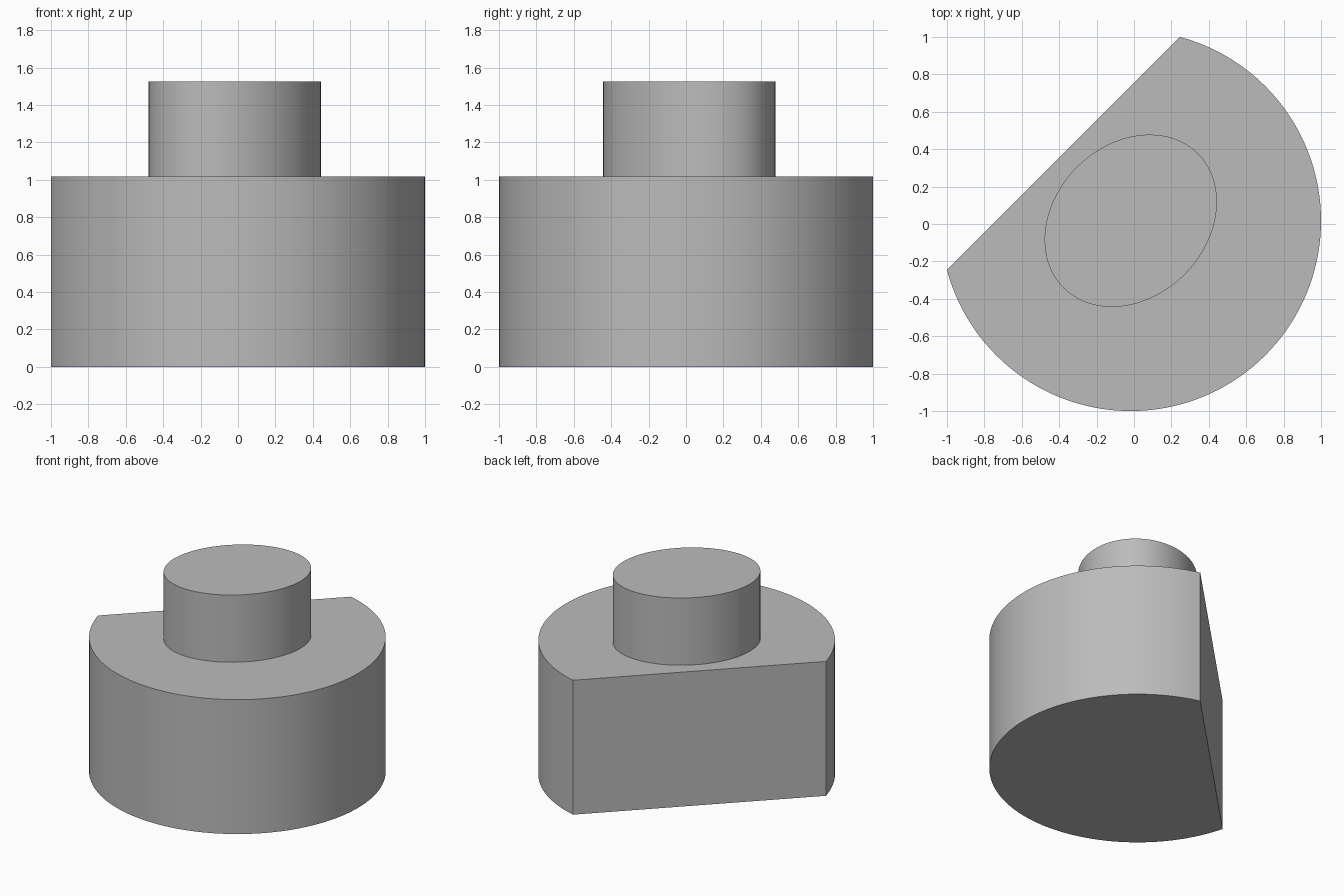
import bpy, bmesh, math
from mathutils import Vector

if "Cube" in bpy.data.objects:
    bpy.data.objects.remove(bpy.data.objects["Cube"])

R = 2 / (1 + math.cos(math.radians(15)))      # base radius
CENTRE = Vector((1 - R, R - 1, 0))            # shared axis of both parts
TILT = math.radians(45)                       # flat and oval run along this diagonal

grey = bpy.data.materials.new("plain_grey")
grey.diffuse_color = (0.5, 0.5, 0.5, 1)
grey.use_nodes = True
grey.node_tree.nodes["Principled BSDF"].inputs["Base Color"].default_value = grey.diffuse_color


def prism(name, outline, z0, z1, closed_bottom=True):
    """Extrude a closed outline (drawn along the diagonal) from z0 to z1."""
    bm = bmesh.new()
    rings = []
    for z in (z0, z1):
        ring = []
        for u, v in outline:
            x = u * math.cos(TILT) - v * math.sin(TILT)
            y = u * math.sin(TILT) + v * math.cos(TILT)
            ring.append(bm.verts.new(CENTRE + Vector((x, y, z))))
        rings.append(ring)
    low, high = rings
    n = len(low)
    for i in range(n):
        j = (i + 1) % n
        bm.faces.new((low[i], low[j], high[j], high[i]))
    bm.faces.new(high)
    if closed_bottom:
        bm.faces.new(low[::-1])
    mesh = bpy.data.meshes.new(name)
    bm.to_mesh(mesh)
    bm.free()
    mesh.materials.append(grey)
    obj = bpy.data.objects.new(name, mesh)
    bpy.context.collection.objects.link(obj)
    bpy.context.view_layer.objects.active = obj
    obj.select_set(True)
    bpy.ops.object.shade_smooth_by_angle(angle=math.radians(30))
    obj.select_set(False)
    return obj


# Round base with one flat side: a 240 degree arc closed by its chord
steps = 96
arc = [math.radians(150 + 240 * i / steps) for i in range(steps + 1)]
prism("base", [(R * math.cos(a), R * math.sin(a)) for a in arc], 0, R)

# Oval boss standing on the base
turn = [math.tau * i / 96 for i in range(96)]
prism("oval_boss", [(0.5 * R * math.cos(a), 0.4 * R * math.sin(a)) for a in turn],
      R, 1.5 * R, closed_bottom=False)
